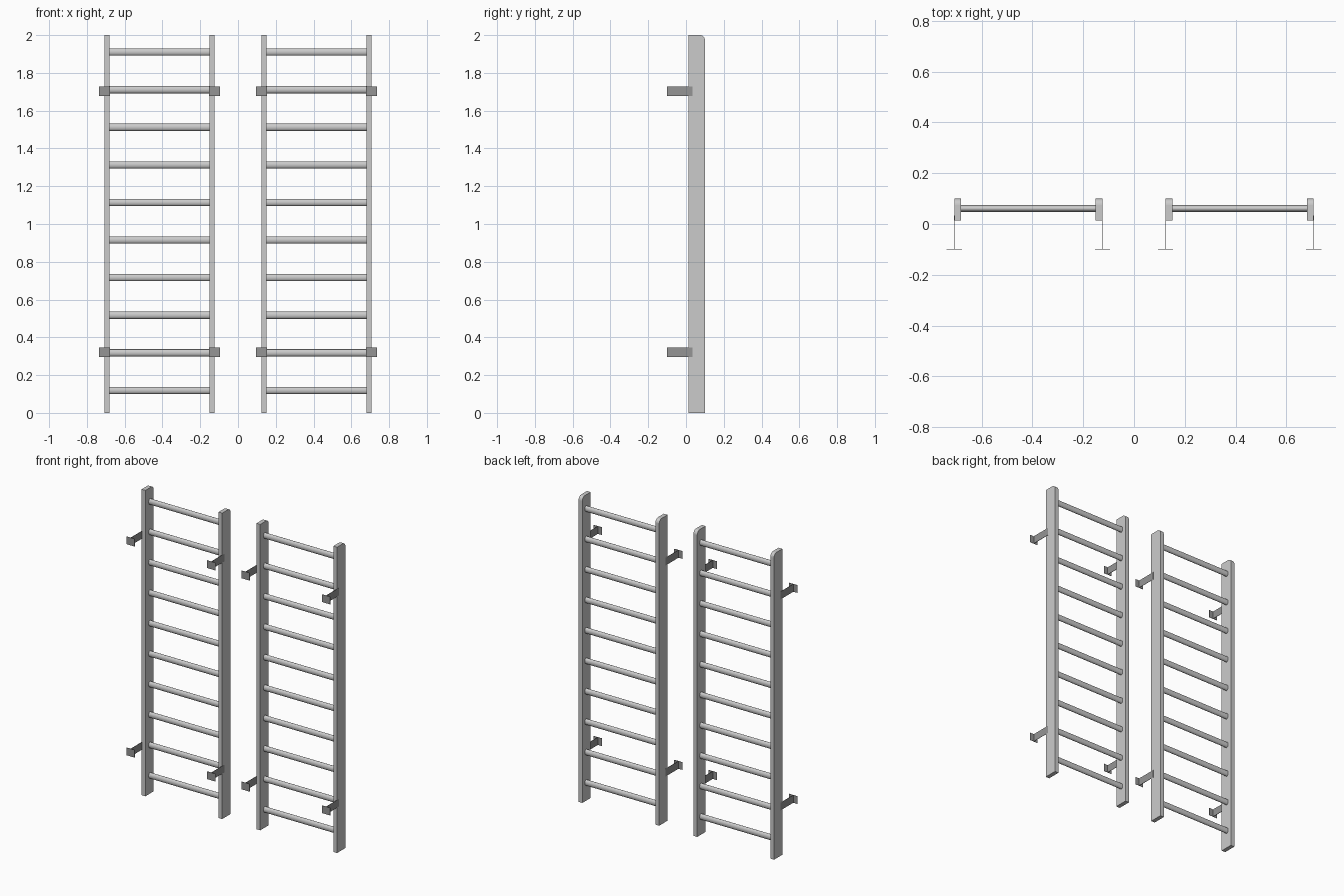
import bpy, bmesh
from math import sin, cos, pi

cube = bpy.data.objects.get("Cube")
if cube:
    bpy.data.objects.remove(cube, do_unlink=True)


def material(name, colour):
    mat = bpy.data.materials.new(name)
    mat.use_nodes = True
    mat.diffuse_color = colour
    mat.node_tree.nodes["Principled BSDF"].inputs["Base Color"].default_value = colour
    return mat


frame_grey = material("light grey", (0.6, 0.6, 0.6, 1))
bracket_grey = material("bracket grey", (0.3, 0.3, 0.3, 1))


def extrude_x(name, profile, x0, x1, mat, smooth=False):
    """Extrude a closed (y, z) profile along x."""
    bm = bmesh.new()
    face = bm.faces.new([bm.verts.new((x0, y, z)) for y, z in profile])
    new = bmesh.ops.extrude_face_region(bm, geom=[face])["geom"]
    verts = [v for v in new if isinstance(v, bmesh.types.BMVert)]
    bmesh.ops.translate(bm, verts=verts, vec=(x1 - x0, 0, 0))
    bmesh.ops.recalc_face_normals(bm, faces=bm.faces)
    mesh = bpy.data.meshes.new(name)
    bm.to_mesh(mesh)
    bm.free()
    mesh.materials.append(mat)
    obj = bpy.data.objects.new(name, mesh)
    bpy.context.collection.objects.link(obj)
    if smooth:
        bpy.ops.object.select_all(action="DESELECT")
        obj.select_set(True)
        bpy.context.view_layer.objects.active = obj
        bpy.ops.object.shade_smooth_by_angle()
    return obj


def box(name, x0, x1, y0, y1, z0, z1, mat):
    return extrude_x(name, [(y0, z0), (y1, z0), (y1, z1), (y0, z1)], x0, x1, mat)


FRONT, BACK, TOP, ROUND = 0.014, 0.1, 2.0, 0.026
INNER, OUTER, RAIL = 0.124, 0.707, 0.027

# Rail side profile with a rounded top back corner
arc = [(BACK - ROUND + ROUND * cos(a), TOP - ROUND + ROUND * sin(a))
       for a in (i * pi / 12 for i in range(7))]
rail_profile = [(FRONT, 0), (BACK, 0)] + arc + [(FRONT, TOP)]

for label, side in (("left", 1), ("right", -1)):
    # Upright rails
    for place, x in (("inner", INNER), ("outer", OUTER - RAIL)):
        extrude_x(f"{label}_{place}_rail", rail_profile, side * x, side * (x + RAIL), frame_grey)

    # Oval rungs
    for n in range(10):
        z = 0.119 + 0.199 * n
        oval = [(0.061 + 0.013 * cos(i * pi / 12), z + 0.019 * sin(i * pi / 12))
                for i in range(24)]
        extrude_x(f"{label}_rung_{n + 1}", oval, side * (INNER + RAIL),
                  side * (OUTER - RAIL), frame_grey, smooth=True)

    # Wall brackets: a thin arm on the outside of each rail and a wall plate
    for place, x in (("inner", INNER), ("outer", OUTER)):
        for level, z in (("lower", 0.322), ("upper", 1.702)):
            name = f"{label}_{place}_{level}_bracket"
            box(name + "_arm", side * x - 0.001, side * x + 0.001,
                -0.099, 0.034, z - 0.025, z + 0.025, bracket_grey)
            box(name + "_plate", side * x - 0.03, side * x + 0.03,
                -0.1, -0.098, z - 0.025, z + 0.025, bracket_grey)
